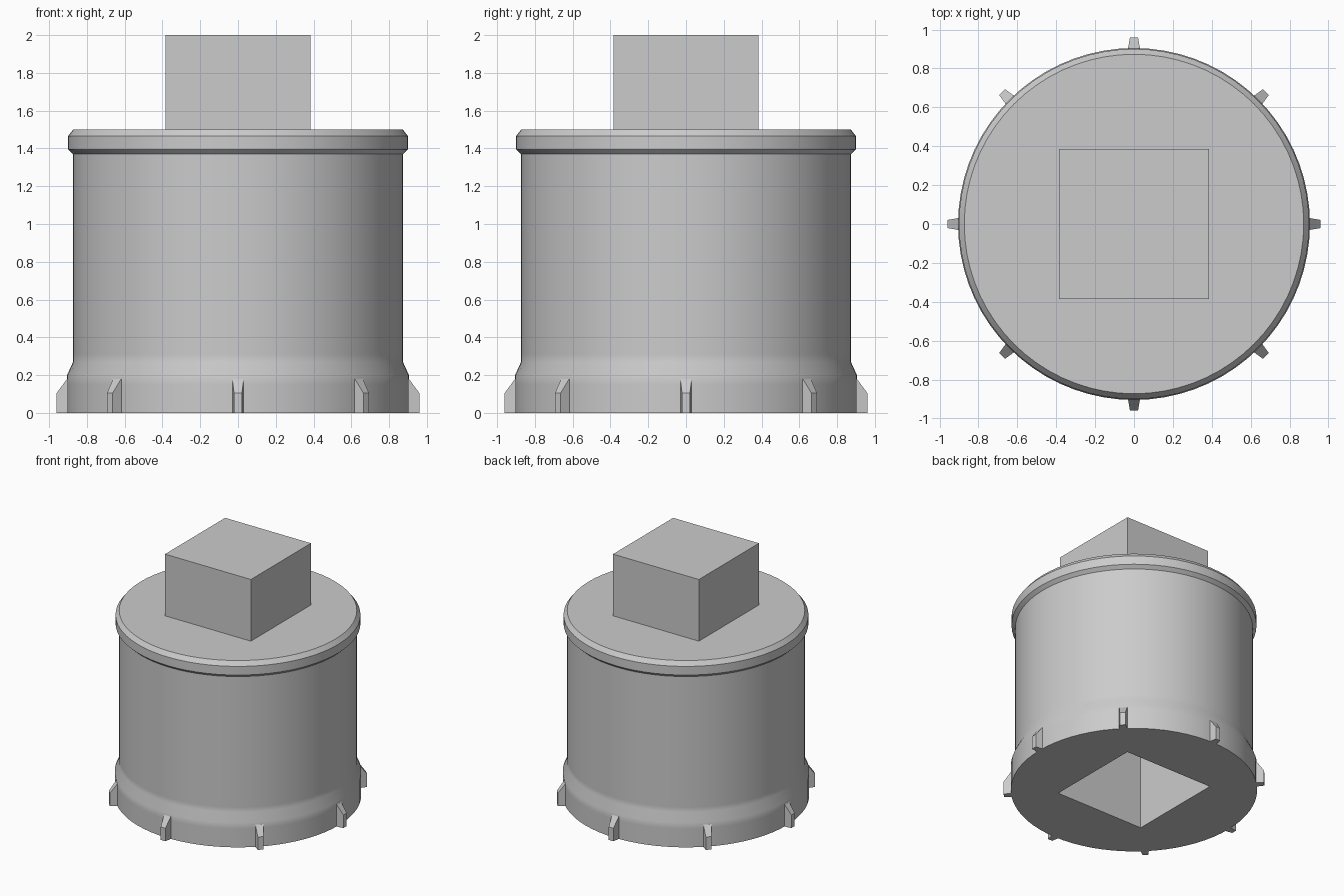
import bpy
import bmesh
from math import cos, sin, pi, radians
from mathutils import Matrix

if "Cube" in bpy.data.objects:
    bpy.data.objects.remove(bpy.data.objects["Cube"], do_unlink=True)

GREY = (0.6, 0.6, 0.6, 1)
metal = bpy.data.materials.new("grey_metal")
metal.use_nodes = True
metal.diffuse_color = GREY
metal.node_tree.nodes["Principled BSDF"].inputs["Base Color"].default_value = GREY


def finish(name, bm):
    bmesh.ops.recalc_face_normals(bm, faces=bm.faces)
    mesh = bpy.data.meshes.new(name)
    bm.to_mesh(mesh)
    bm.free()
    mesh.materials.append(metal)
    obj = bpy.data.objects.new(name, mesh)
    bpy.context.collection.objects.link(obj)
    return obj


def loft(bm, rings):
    """Skin matching closed rings of points and cap both ends."""
    loops = [[bm.verts.new(p) for p in ring] for ring in rings]
    n = len(loops[0])
    for a, b in zip(loops, loops[1:]):
        for i in range(n):
            j = (i + 1) % n
            bm.faces.new((a[i], a[j], b[j], b[i]))
    bm.faces.new(loops[0])
    bm.faces.new(loops[-1])


def square_block(name, half, z0, z1):
    bm = bmesh.new()
    corners = ((-half, -half), (half, -half), (half, half), (-half, half))
    loft(bm, [[(x, y, z) for x, y in corners] for z in (z0, z1)])
    return finish(name, bm)


# Round body: wide foot, tapered shoulder, straight wall, bevelled top rim
SIDES = 72
profile = [(0.905, 0), (0.905, 0.15), (0.905, 0.20), (0.873, 0.27), (0.873, 0.31),
           (0.873, 1.37), (0.90, 1.395), (0.90, 1.465), (0.873, 1.5)]
bm = bmesh.new()
loft(bm, [[(r * cos(2 * pi * i / SIDES), r * sin(2 * pi * i / SIDES), z)
           for i in range(SIDES)] for r, z in profile])
body = finish("body", bm)

# Square socket cut into the underside
cutter = square_block("socket_cutter", 0.395, -0.1, 0.65)
cutter.hide_render = True
cut = body.modifiers.new("socket", "BOOLEAN")
cut.operation = "DIFFERENCE"
cut.solver = "EXACT"
cut.object = cutter
bpy.ops.object.select_all(action="DESELECT")
bpy.context.view_layer.objects.active = body
body.select_set(True)
bpy.ops.object.modifier_apply(modifier=cut.name)
bpy.data.objects.remove(cutter, do_unlink=True)
bpy.ops.object.shade_smooth_by_angle(angle=radians(30))

# Square drive peg on top
square_block("drive_peg", 0.385, 1.5, 2.0)

# Eight tapered fins around the foot, with sloping tops
bm = bmesh.new()
for k in range(8):
    before = set(bm.verts)
    loft(bm, [[(r, -w, 0), (r, w, 0), (r, w, h), (r, -w, h)]
              for r, w, h in ((0.88, 0.032, 0.18), (0.905, 0.03, 0.18), (0.96, 0.021, 0.105))])
    bmesh.ops.rotate(bm, verts=[v for v in bm.verts if v not in before],
                     cent=(0, 0, 0), matrix=Matrix.Rotation(k * pi / 4, 3, "Z"))
finish("foot_fins", bm)
